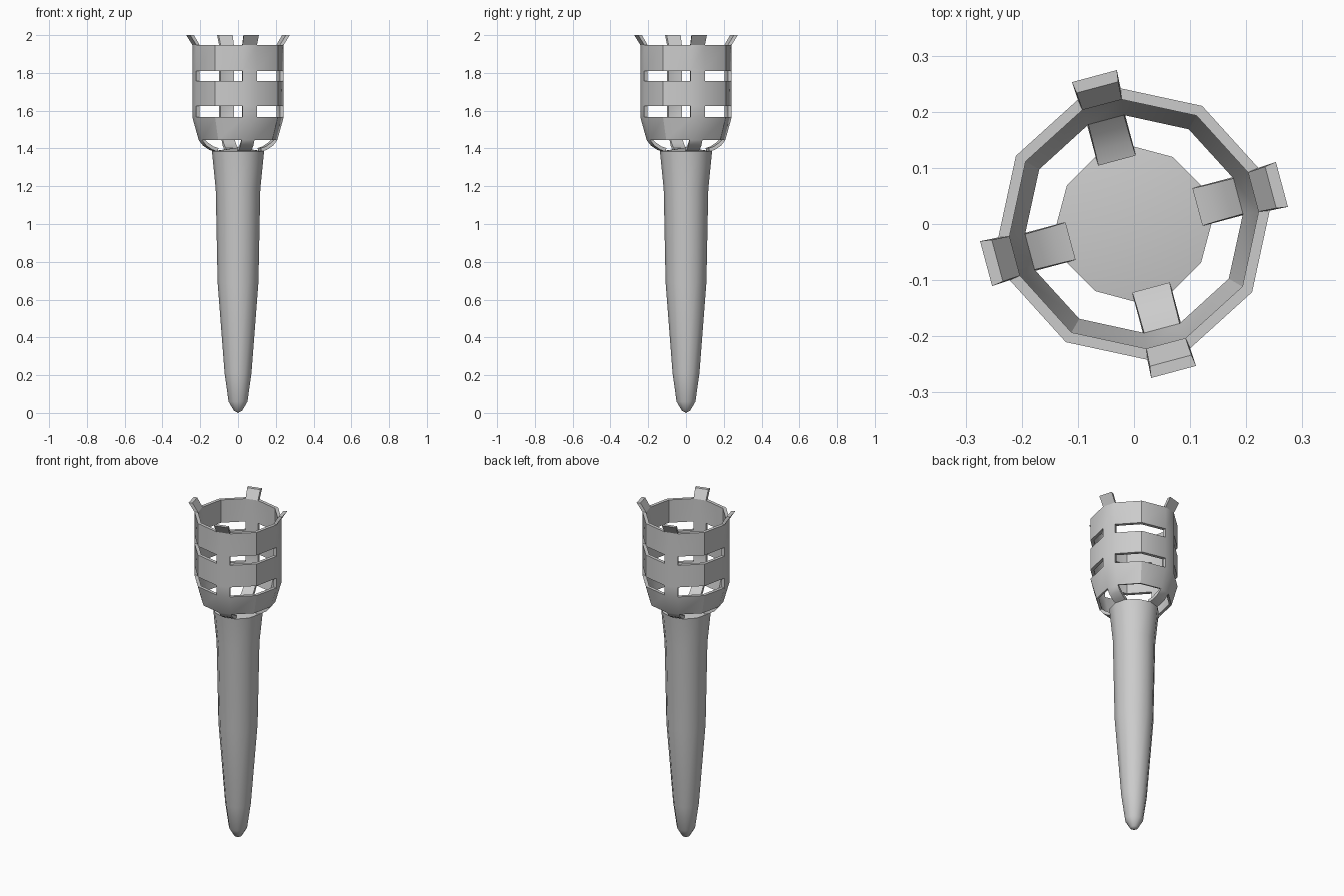
import bpy, bmesh
from math import sin, cos, asin, pi, radians

if "Cube" in bpy.data.objects:
    bpy.data.objects.remove(bpy.data.objects["Cube"])


def finish(name, bm, angle):
    bmesh.ops.recalc_face_normals(bm, faces=bm.faces)
    mesh = bpy.data.meshes.new(name)
    bm.to_mesh(mesh)
    bm.free()
    ob = bpy.data.objects.new(name, mesh)
    bpy.context.collection.objects.link(ob)
    bpy.ops.object.select_all(action='DESELECT')
    ob.select_set(True)
    bpy.context.view_layer.objects.active = ob
    bpy.ops.object.shade_smooth_by_angle(angle=radians(angle))


# Handle: twelve-sided lathe, pointed at the bottom, slightly domed on top
def make_handle():
    profile = [(0.022, 0.012), (0.05, 0.06), (0.071, 0.21), (0.108, 0.69),
               (0.118, 1.185), (0.138, 1.385)]
    n = 12
    bm = bmesh.new()
    rings = [[bm.verts.new((r * cos(2 * pi * i / n), r * sin(2 * pi * i / n), z))
              for i in range(n)] for r, z in profile]
    tip, crown = bm.verts.new((0, 0, 0)), bm.verts.new((0, 0, 1.405))
    for i in range(n):
        j = (i + 1) % n
        for a, b in zip(rings, rings[1:]):
            bm.faces.new((a[i], a[j], b[j], b[i]))
        bm.faces.new((tip, rings[0][j], rings[0][i]))
        bm.faces.new((crown, rings[-1][i], rings[-1][j]))
    finish("handle", bm, 40)


# Cage: three bands joined by four uprights that curve in below and flare above
def make_cage():
    # outer radius, outer z, inner radius, inner z, upright width, band above this row
    rows = [(0.124, 1.382, 0.122, 1.402, 0.070, False),
            (0.155, 1.394, 0.148, 1.411, 0.070, False),
            (0.185, 1.414, 0.175, 1.430, 0.070, False),
            (0.209, 1.444, 0.195, 1.448, 0.070, True),
            (0.243, 1.566, 0.223, 1.566, 0.079, False),
            (0.243, 1.624, 0.223, 1.624, 0.079, True),
            (0.243, 1.757, 0.223, 1.757, 0.079, False),
            (0.243, 1.810, 0.223, 1.810, 0.079, True),
            (0.243, 1.948, 0.223, 1.948, 0.079, False),
            (0.276, 2.000, 0.255, 2.000, 0.083, False)]
    bm = bmesh.new()
    inner_of = {}

    def point(r, z, width, col):
        quarter, k = divmod(col, 3)
        half = asin(width / 2 / r)
        a = radians(15 + 90 * quarter) + (-half, half, pi / 4)[k]
        return (r * cos(a), r * sin(a), z)

    grid = []
    for ro, zo, ri, zi, w, band in rows:
        line = []
        for c in range(12):
            v = bm.verts.new(point(ro, zo, w, c))
            inner_of[v] = bm.verts.new(point(ri, zi, w * ri / ro, c))
            line.append(v)
        grid.append(line)
    outer = []
    for row, a, b in zip(rows, grid, grid[1:]):
        for c in range(12):
            if row[5] or c % 3 == 0:
                d = (c + 1) % 12
                outer.append(bm.faces.new((a[c], a[d], b[d], b[c])))
    rim = [e for e in bm.edges if len(e.link_faces) == 1]
    for f in outer:
        bm.faces.new([inner_of[v] for v in reversed(f.verts)])
    for e in rim:
        p, q = e.verts
        bm.faces.new((p, q, inner_of[q], inner_of[p]))
    bmesh.ops.delete(bm, geom=[v for v in bm.verts if not v.link_faces], context='VERTS')
    finish("cage", bm, 30)


make_handle()
make_cage()
